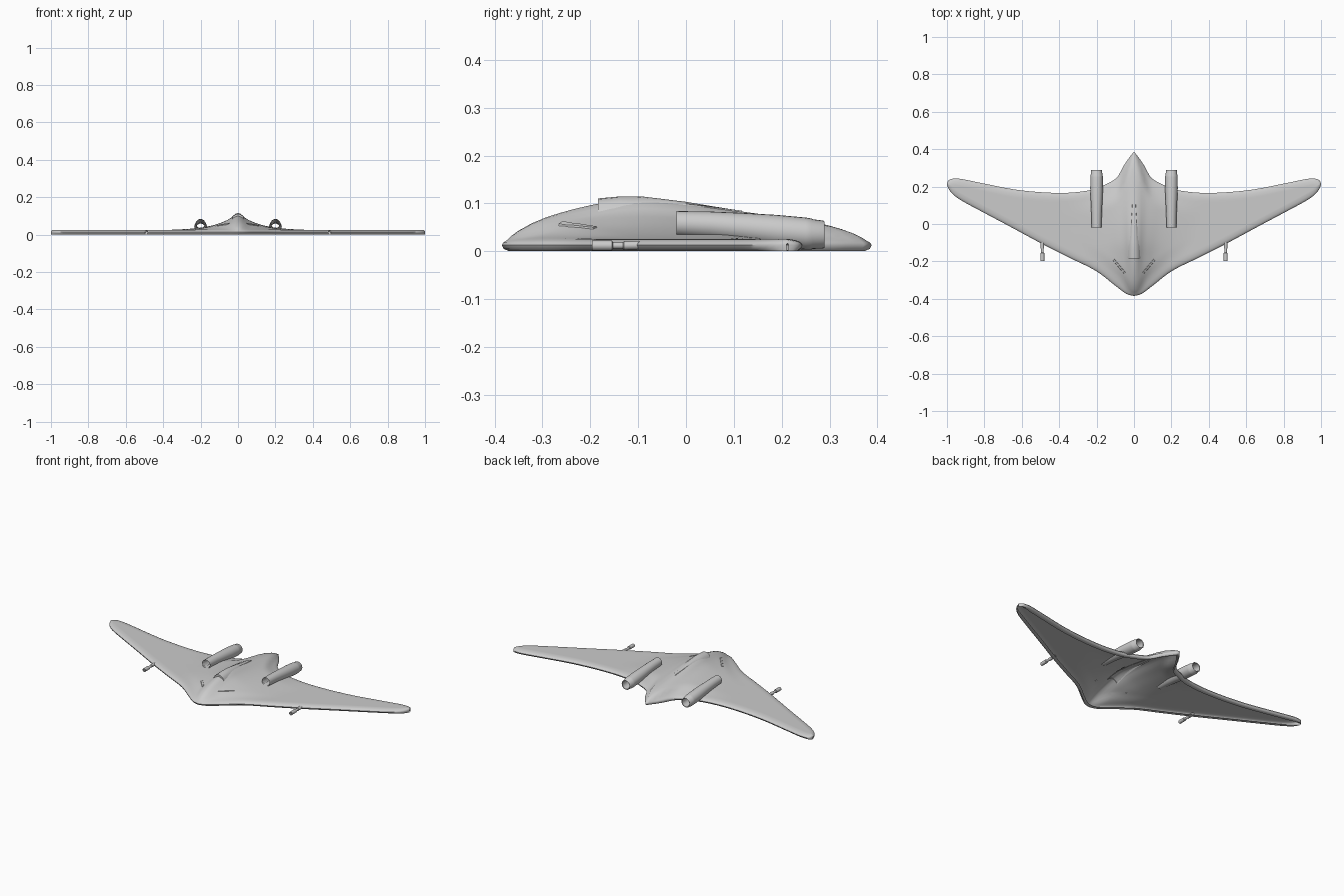
import bpy, bmesh
from math import sin, cos, pi, sqrt, radians

if "Cube" in bpy.data.objects:
    bpy.data.objects.remove(bpy.data.objects["Cube"])

# ---------- helpers ----------
def curve(pts, x):
    """Smooth interpolation through (x, y) points."""
    if x <= pts[0][0]: return pts[0][1]
    if x >= pts[-1][0]: return pts[-1][1]
    n = len(pts)
    def slope(i):
        a, b = pts[max(i - 1, 0)], pts[min(i + 1, n - 1)]
        return (b[1] - a[1]) / (b[0] - a[0])
    for i in range(n - 1):
        (x0, y0), (x1, y1) = pts[i], pts[i + 1]
        if x <= x1:
            h = x1 - x0
            t = (x - x0) / h
            return ((2*t**3 - 3*t*t + 1) * y0 + (t**3 - 2*t*t + t) * h * slope(i)
                    + (3*t*t - 2*t**3) * y1 + (t**3 - t*t) * h * slope(i + 1))

def loft(name, rows, ring=False, loop=False, caps=False, mirror=True, angle=35):
    """Skin a list of equal-length point rows."""
    bm = bmesh.new()
    vs = [[bm.verts.new(p) for p in r] for r in rows]
    m, n = len(vs), len(vs[0])
    for i in range(m if loop else m - 1):
        a, b = vs[i], vs[(i + 1) % m]
        for j in range(n if ring else n - 1):
            k = (j + 1) % n
            bm.faces.new((a[j], b[j], b[k], a[k]))
    if caps:
        bm.faces.new(vs[0])
        bm.faces.new(vs[-1])
    bmesh.ops.recalc_face_normals(bm, faces=bm.faces)
    if not ring and sum(f.normal.z * f.calc_area() for f in bm.faces) < 0:
        bmesh.ops.reverse_faces(bm, faces=bm.faces)
    me = bpy.data.meshes.new(name)
    bm.to_mesh(me)
    bm.free()
    ob = bpy.data.objects.new(name, me)
    bpy.context.collection.objects.link(ob)
    if mirror:
        md = ob.modifiers.new("Mirror", 'MIRROR')
        md.use_clip = True
    bpy.ops.object.select_all(action='DESELECT')
    ob.select_set(True)
    bpy.context.view_layer.objects.active = ob
    bpy.ops.object.shade_smooth_by_angle(angle=radians(angle))
    return ob

def circle(x, y, z, r, n=24):
    return [(x + r * cos(2*pi*i/n), y, z + r * sin(2*pi*i/n)) for i in range(n)]

# ---------- wing shape ----------
LEAD = [(0, -.385), (.04, -.374), (.1, -.33), (.2, -.253), (.35, -.178), (.49, -.107),
        (.67, -.01), (.83, .075), (.93, .13), (.975, .165), (.995, .195), (1, .21)]
TRAIL = [(0, .388), (.05, .32), (.09, .25), (.16, .208), (.25, .178), (.4, .166),
         (.62, .182), (.83, .222), (.94, .243), (.98, .24), (.995, .23), (1, .214)]
RIDGE = [(-.385, .013), (-.355, .04), (-.295, .07), (-.186, .099), (-.095, .11),
         (.117, .083), (.285, .057), (.36, .033), (.388, .013)]
FLARE = [(0, 1), (.025, .93), (.06, .68), (.1, .5), (.16, .29), (.25, .11), (.36, 0)]
EDGE, TOP = .013, .026

def height(x, y):
    d = max(0, min(y - curve(LEAD, x), curve(TRAIL, x) - y))
    e = min(d / .04, 1)
    z = EDGE + (TOP - EDGE) * sqrt(1 - (1 - e)**2)
    w = min(1, max(.55, .9 + y))
    s = min(1, d / (.13 * min(1, x / .06) + 1e-6))
    s = s * s * (3 - 2 * s)
    r = curve(RIDGE, y)
    return max(z, z + (r - z) * curve(FLARE, x / w) * s)

# ---------- hollow flying-wing shell with a turned-under rim ----------
xs = [0, .012, .025, .04, .055, .07, .085, .1, .12, .14, .16, .18, .2, .225, .25, .28, .32]
xs += [.36 + .04 * i for i in range(14)] + [.91, .935, .955, .97, .982, .991, .997, 1]
offs = [0, .003, .01, .02, .035]
rows = []
for x in xs:
    a, b = curve(LEAD, x), curve(TRAIL, x)
    c = min(1, (b - a) / .12)
    front = [a + o * c for o in offs]
    back = [b - o * c for o in reversed(offs)]
    mid = [front[-1] + (back[0] - front[-1]) * i / 25 for i in range(1, 25)]
    rim = [(.03, .003), (.014, .0005), (.004, .005)]
    row = [(x, a + o * c, z) for o, z in rim]
    row += [(x, y, height(x, y)) for y in front + mid + back]
    row += [(x, b - o * c, z) for o, z in reversed(rim)]
    rows.append(row)
loft("flying_wing_shell", rows, angle=40)

# ---------- raised canopy hood behind the windscreen step ----------
hood = []
for y, lift, w in [(-.184, .011, .036), (-.14, .007, .034), (-.095, .005, .03),
                   (0, .003, .02), (.117, .001, .01)]:
    zc, ze = curve(RIDGE, y) + lift, height(w, y)
    hood.append([(0, y, zc), (w * .35, y, zc - .002),
                 (w * .75, y, max(ze + .003, zc - .012)), (w, y, ze - .003)])
first = [(x, y, height(x, y) - .003) for x, y, z in hood[0]]
loft("canopy_hood", [first] + hood, angle=30)

# ---------- side window frames on the nose ----------
frame = []
for i in range(9):
    t = i / 8
    x, y = .05 + .06 * t, -.262 + .072 * t
    frame.append([(x - .004, y + .005, height(x - .004, y + .005) - .002),
                  (x - .003, y + .003, height(x - .003, y + .003) + .003),
                  (x + .003, y - .003, height(x + .003, y - .003) + .003),
                  (x + .004, y - .005, height(x + .004, y - .005) - .002)])
loft("window_frame", frame, ring=True, caps=True)

# ---------- hollow engine nacelles, drooping to the rear ----------
profile = [(-.02, .026, .058), (.05, .028, .055), (.12, .031, .049), (.19, .034, .042),
           (.25, .0335, .037), (.262, .0325, .036), (.265, .031, .036), (.287, .029, .035),
           (.29, .027, .035), (.288, .024, .035), (.2, .023, .041), (.08, .022, .052),
           (-.015, .0225, .058)]
loft("engine_nacelle", [circle(.2, y, z, r) for y, r, z in profile], ring=True, loop=True)

# ---------- wing guns ----------
gun = [(-.19, .006, .012), (-.197, .0065, .012), (-.197, .0105, .012), (-.155, .0105, .012),
       (-.153, .007, .012), (-.132, .007, .012), (-.13, .009, .012), (-.085, .009, .013)]
loft("wing_gun", [circle(.49, y, z, r, 16) for y, r, z in gun], ring=True, caps=True)
